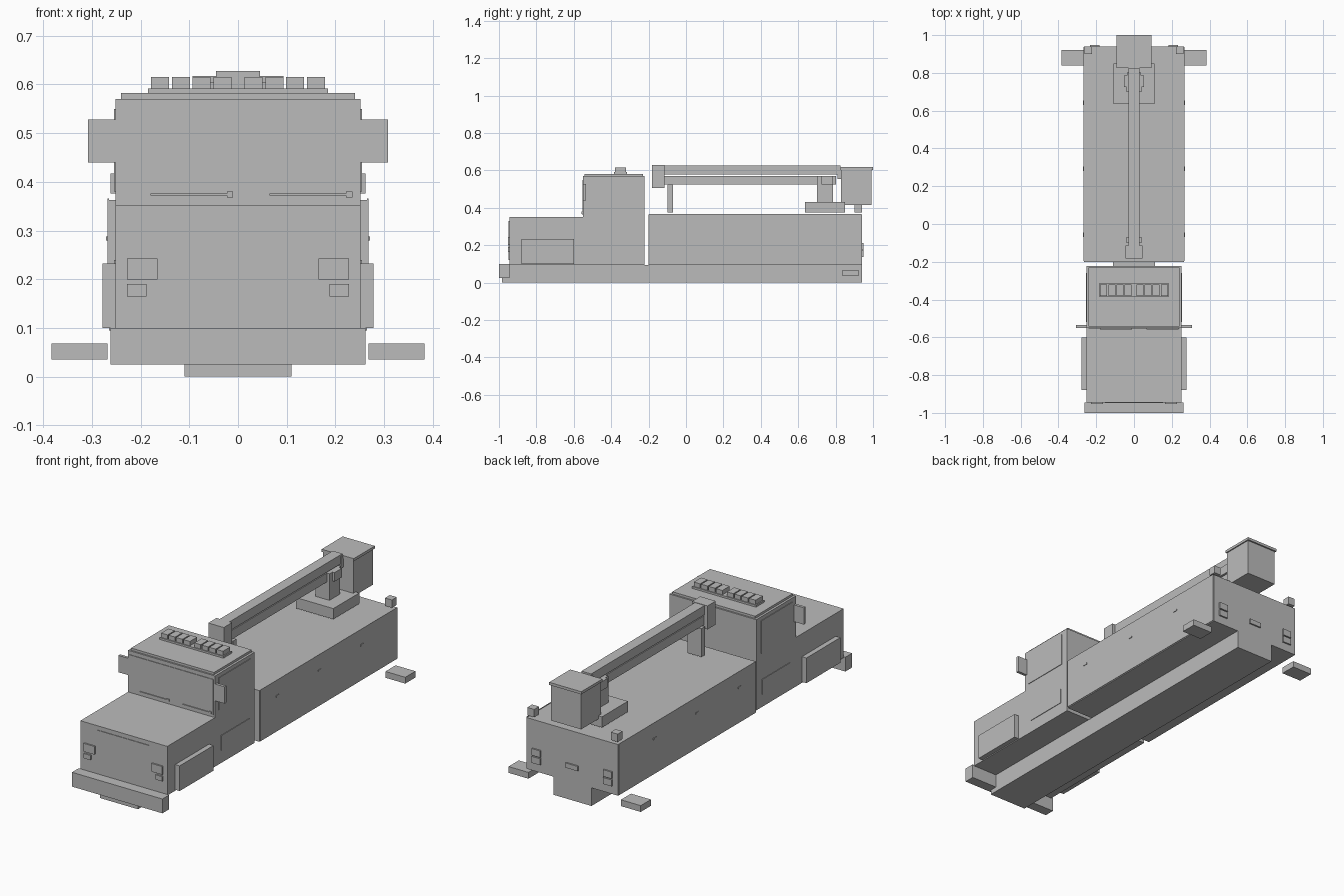
import bpy
import bmesh

cube = bpy.data.objects.get("Cube")
if cube:
    bpy.data.objects.remove(cube, do_unlink=True)

GREY = (.5, .5, .5, 1)
mat = bpy.data.materials.new("plain grey")
mat.use_nodes = True
mat.diffuse_color = GREY
mat.node_tree.nodes["Principled BSDF"].inputs["Base Color"].default_value = GREY

# Shared planes and thicknesses
SILL = .095          # underside of the cab and rear body
BONNET_TOP = .352
CAB_TOP = .57
DECK = .363          # top of the rear body
LOAD_LEVEL = .376    # underside of the parts above the deck
NOSE = -.945
WINDSHIELD = -.55
CAB_BACK = -.222
BODY_FRONT = -.2
TAIL = .94
CAB_SIDE = .252
BODY_SIDE = .265
THIN = .003
PLATE = .008


def box(name, left, right, front, back, bottom, top):
    """Axis-aligned box between six planes."""
    ranges = (right, left), (front, back), (bottom, top)
    bm = bmesh.new()
    bmesh.ops.create_cube(bm, size=1)
    for vert in bm.verts:
        for axis, (low, high) in enumerate(ranges):
            vert.co[axis] = low if vert.co[axis] < 0 else high
    mesh = bpy.data.meshes.new(name)
    bm.to_mesh(mesh)
    bm.free()
    mesh.materials.append(mat)
    bpy.context.collection.objects.link(bpy.data.objects.new(name, mesh))


def middle(name, half, front, back, bottom, top):
    """Box centred on the middle line."""
    box(name, half, -half, front, back, bottom, top)


def pair(name, inner, outer, front, back, bottom, top):
    """Matching boxes on the left and right."""
    box("left_" + name, outer, inner, front, back, bottom, top)
    box("right_" + name, -inner, -outer, front, back, bottom, top)


# Chassis and bumper
middle("chassis", half=.11, front=-.985, back=TAIL, bottom=0, top=SILL)
middle("front_bumper", half=.262, front=-1, back=NOSE, bottom=.025, top=.1)

# Hood, cab and roof
middle("hood", CAB_SIDE, front=NOSE, back=WINDSHIELD, bottom=SILL, top=BONNET_TOP)
middle("cab", CAB_SIDE, front=WINDSHIELD, back=CAB_BACK, bottom=SILL, top=CAB_TOP)
middle("roof_panel", half=.24, front=WINDSHIELD + PLATE, back=CAB_BACK - PLATE,
       bottom=CAB_TOP, top=CAB_TOP + .012)
middle("windscreen", half=.242, front=WINDSHIELD - THIN, back=WINDSHIELD,
       bottom=.362, top=.55)
middle("grille", half=.153, front=NOSE - THIN, back=NOSE, bottom=.122, top=.33)
pair("headlight", inner=.165, outer=.228, front=NOSE - PLATE, back=NOSE,
     bottom=.2, top=.243)
pair("fog_light", inner=.188, outer=.228, front=NOSE - PLATE, back=NOSE,
     bottom=.165, top=.19)
pair("fender", inner=CAB_SIDE, outer=.278, front=-.88, back=-.6,
     bottom=.1, top=.232)
pair("mirror", inner=CAB_SIDE, outer=.308, front=WINDSHIELD, back=-.535,
     bottom=.44, top=.528)
pair("side_window", inner=CAB_SIDE, outer=CAB_SIDE + THIN, front=-.52, back=-.26,
     bottom=.38, top=.55)
pair("door_panel", inner=CAB_SIDE, outer=CAB_SIDE + THIN, front=-.5, back=-.27,
     bottom=.16, top=.24)

# Wipers, both pivoting at their left end
for side, pivot in (("right", -.01), ("left", .235)):
    box(side + "_wiper", left=pivot, right=pivot - .17, front=WINDSHIELD - PLATE,
        back=WINDSHIELD, bottom=.372, top=.376)
    box(side + "_wiper_pivot", left=pivot, right=pivot - .013,
        front=WINDSHIELD - PLATE, back=WINDSHIELD, bottom=.368, top=.38)

# Roof light bar
BAR_TOP = .592
middle("light_bar_base", half=.185, front=-.385, back=-.315,
       bottom=CAB_TOP, top=BAR_TOP)
for lamp in range(4):
    start = .013 + lamp * .043
    pair(f"light_bar_lamp_{lamp}", inner=start, outer=start + .037,
         front=-.38, back=-.32, bottom=BAR_TOP, top=.615)

# Rear body, side panels and lights
middle("rear_body", BODY_SIDE, front=BODY_FRONT, back=TAIL, bottom=SILL, top=DECK)
PANEL_SIDE = BODY_SIDE + THIN
pair("body_side_panel", inner=BODY_SIDE, outer=PANEL_SIDE,
     front=BODY_FRONT + THIN, back=TAIL - THIN, bottom=.1, top=DECK + THIN)
for number in range(3):
    start = -.07 + number * .35
    pair(f"marker_light_{number}", inner=PANEL_SIDE, outer=PANEL_SIDE + THIN,
         front=start, back=start + .024, bottom=.28, top=.288)
pair("tail_light", inner=.182, outer=.232, front=TAIL, back=TAIL + PLATE,
     bottom=.178, top=.213)
pair("reverse_light", inner=.182, outer=.232, front=TAIL, back=TAIL + PLATE,
     bottom=.138, top=.172)
middle("rear_plate", half=.035, front=TAIL, back=TAIL + PLATE,
       bottom=.165, top=.19)
pair("rear_beacon", inner=.222, outer=.262, front=.9, back=TAIL,
     bottom=LOAD_LEVEL, top=.417)
pair("outrigger_foot", inner=.268, outer=.383, front=.838, back=.922,
     bottom=.035, top=.068)

# Turntable and pedestal
TABLE_TOP = .432
BOOM_TOP = .571
BOOM_UNDER = .524
middle("turntable", half=.108, front=.635, back=.85, bottom=LOAD_LEVEL, top=TABLE_TOP)
middle("pedestal", half=.04, front=.7, back=.787, bottom=TABLE_TOP, top=BOOM_TOP)
middle("lower_pivot", half=.052, front=.725, back=.785, bottom=BOOM_UNDER, top=BOOM_TOP)
middle("pivot_block", half=.036, front=.77, back=.802, bottom=BOOM_UNDER, top=BOOM_TOP)

# Folding boom resting on its support
ELBOW_BACK = -.114
middle("lower_boom", half=.025, front=ELBOW_BACK, back=.8,
       bottom=BOOM_UNDER, top=BOOM_TOP)
middle("upper_boom", half=.028, front=ELBOW_BACK, back=.825, bottom=.578, top=.626)
middle("elbow", half=.045, front=-.182, back=ELBOW_BACK, bottom=.505, top=.628)
middle("boom_rest", half=.04, front=-.1, back=-.07, bottom=LOAD_LEVEL, top=BOOM_UNDER)

# Work bucket
RIM_UNDER = .603
RIM_TOP = .617
middle("bucket_mount", half=.03, front=.81, back=.835, bottom=.555, top=RIM_TOP)
middle("bucket", half=.087, front=.83, back=.992, bottom=.415, top=RIM_UNDER)
middle("bucket_rim", half=.093, front=.825, back=1, bottom=RIM_UNDER, top=RIM_TOP)
